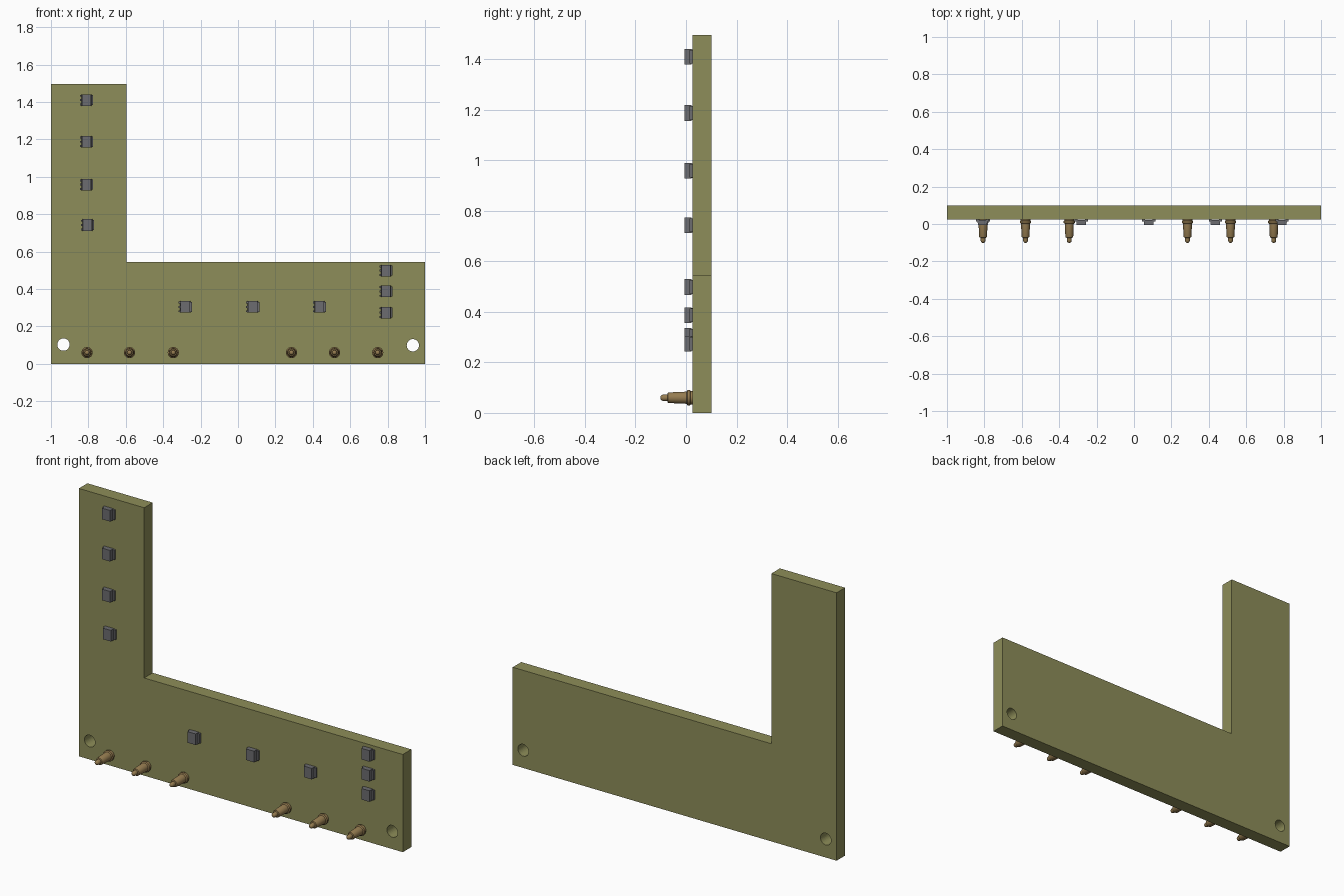
import bpy, bmesh, math
from mathutils import Matrix

if "Cube" in bpy.data.objects:
    bpy.data.objects.remove(bpy.data.objects["Cube"])

FACE, BACK = 0.025, 0.10   # front and back planes of the board


def material(name, rgb):
    m = bpy.data.materials.new(name)
    m.diffuse_color = (*rgb, 1)
    m.use_nodes = True
    m.node_tree.nodes["Principled BSDF"].inputs["Base Color"].default_value = m.diffuse_color
    return m


OLIVE = material("olive_board", (0.27, 0.27, 0.10))
BRASS = material("brass", (0.30, 0.20, 0.08))
GREY = material("dark_grey", (0.15, 0.15, 0.16))


def make_object(name, bm, mat, mesh_only=False):
    bmesh.ops.recalc_face_normals(bm, faces=bm.faces[:])
    me = bpy.data.meshes.new(name)
    bm.to_mesh(me)
    bm.free()
    me.materials.append(mat)
    if mesh_only:
        return me
    return place(name, me)


def place(name, me, loc=(0, 0, 0)):
    ob = bpy.data.objects.new(name, me)
    ob.location = loc
    bpy.context.collection.objects.link(ob)
    return ob


def add_box(bm, x0, x1, y0, y1, z0, z1):
    m = Matrix.Translation(((x0 + x1) / 2, (y0 + y1) / 2, (z0 + z1) / 2))
    m = m @ Matrix.Diagonal((x1 - x0, y1 - y0, z1 - z0, 1))
    return bmesh.ops.create_cube(bm, size=1, matrix=m)["verts"]


# L-shaped board
bm = bmesh.new()
outline = [(-1, 0), (1, 0), (1, 0.545), (-0.597, 0.545), (-0.597, 1.495), (-1, 1.495)]
face = bm.faces.new([bm.verts.new((x, FACE, z)) for x, z in outline])
ext = bmesh.ops.extrude_face_region(bm, geom=[face])["geom"]
bmesh.ops.translate(bm, vec=(0, BACK - FACE, 0),
                    verts=[v for v in ext if isinstance(v, bmesh.types.BMVert)])
board = make_object("board", bm, OLIVE)

# Mounting holes
bm = bmesh.new()
for x, z in ((-0.933, 0.103), (0.935, 0.099)):
    bmesh.ops.create_cone(bm, cap_ends=True, segments=32, radius1=0.033, radius2=0.033, depth=0.3,
                          matrix=Matrix.Translation((x, 0.06, z)) @ Matrix.Rotation(math.pi / 2, 4, 'X'))
cutter = make_object("hole_cutter", bm, OLIVE)
cutter.hide_render = True
cutter.hide_viewport = True
mod = board.modifiers.new("holes", 'BOOLEAN')
mod.object = cutter
mod.operation = 'DIFFERENCE'
mod.solver = 'EXACT'

# Chip: tapered body, solder tab on the right, small leads on the left
bm = bmesh.new()
body = add_box(bm, -0.027, 0.027, -0.006, 0.022, -0.031, 0.031)
for v in body:
    if v.co.y < 0:
        v.co.x *= 0.9
add_box(bm, 0.020, 0.036, 0.013, FACE, -0.027, 0.027)
for z in (-0.023, 0, 0.023):
    add_box(bm, -0.035, -0.020, 0.013, FACE, z - 0.005, z + 0.005)
chip = make_object("chip", bm, GREY, True)
chips = [(-0.81, 1.41), (-0.81, 1.187), (-0.81, 0.958), (-0.805, 0.742),
         (-0.282, 0.304), (0.079, 0.304), (0.435, 0.304),
         (0.791, 0.498), (0.791, 0.387), (0.791, 0.274)]
for i, (x, z) in enumerate(chips):
    place(f"chip_{i + 1}", chip, (x, 0, z))

# Spring contact pin: lathed flange, barrel and rounded plunger
profile = [(0, FACE), (0.026, FACE), (0.026, 0.018), (0.030, 0.016), (0.030, 0.006),
           (0.024, 0.002), (0.021, -0.068), (0.019, -0.072), (0.013, -0.074),
           (0.013, -0.090), (0.010, -0.097), (0.006, -0.100), (0, -0.101)]
bm = bmesh.new()
verts = [bm.verts.new((r, y, 0)) for r, y in profile]
edges = [bm.edges.new(p) for p in zip(verts, verts[1:])]
bmesh.ops.spin(bm, geom=verts + edges, cent=(0, 0, 0), axis=(0, 1, 0),
               angle=2 * math.pi, steps=24)
bmesh.ops.remove_doubles(bm, verts=bm.verts[:], dist=1e-5)
pin = make_object("contact_pin", bm, BRASS, True)
pins = [place(f"contact_pin_{i + 1}", pin, (x, 0, 0.06))
        for i, x in enumerate((-0.807, -0.58, -0.346, 0.286, 0.516, 0.747))]
bpy.ops.object.select_all(action='DESELECT')
pins[0].select_set(True)
bpy.context.view_layer.objects.active = pins[0]
bpy.ops.object.shade_smooth_by_angle(angle=math.radians(35))
